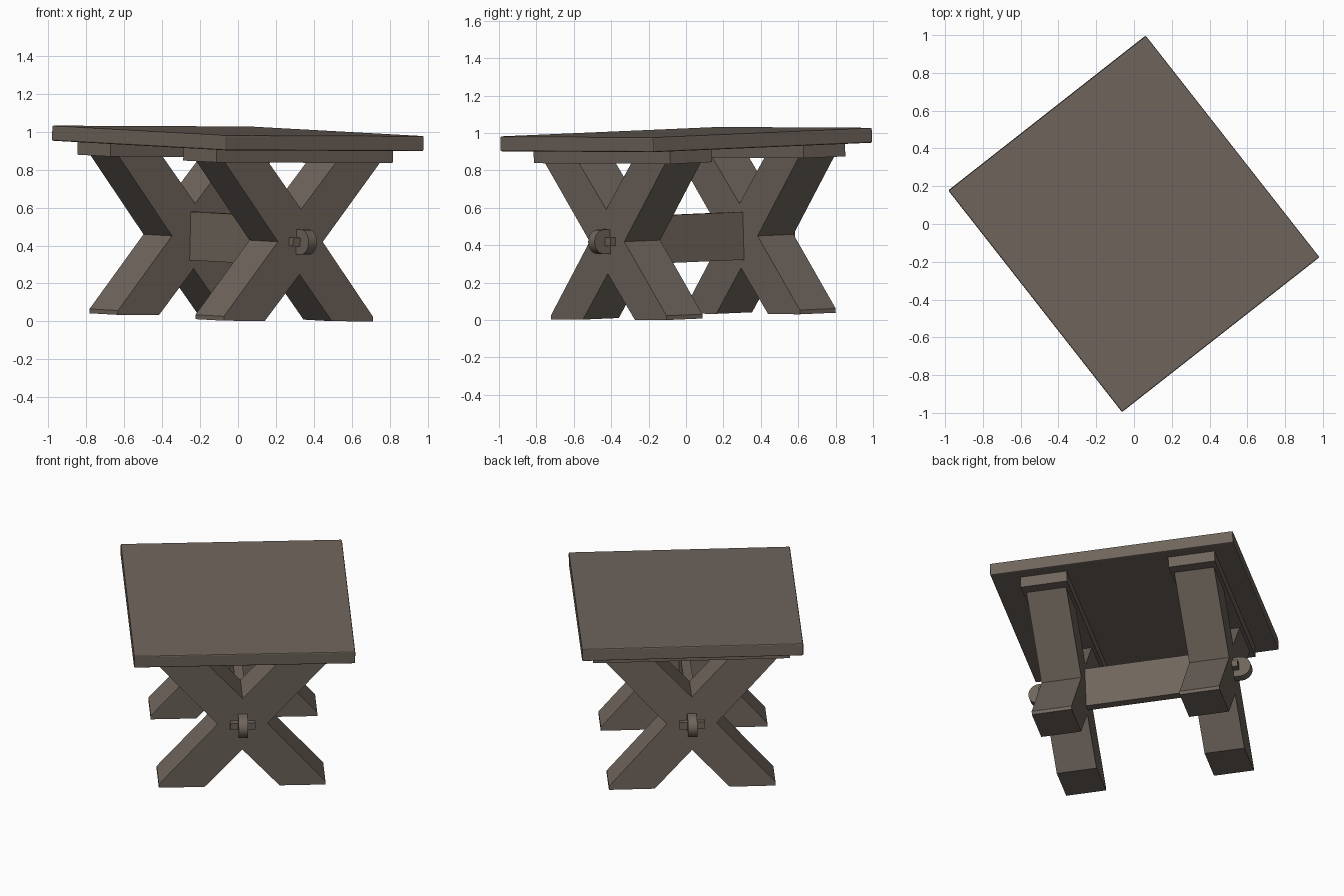
import bpy, bmesh, math
from mathutils import Matrix, Vector

cube = bpy.data.objects.get("Cube")
if cube:
    bpy.data.objects.remove(cube)

# Dark greyish wood
wood = bpy.data.materials.new("grey_brown_wood")
wood.use_nodes = True
COLOUR = (0.16, 0.13, 0.108, 1)
wood.diffuse_color = COLOUR
wood.node_tree.nodes["Principled BSDF"].inputs["Base Color"].default_value = COLOUR

# Table frame: origin at the middle of the top surface, turned and slightly tilted
FRAME = (Matrix.Translation((0, 0, 1.005))
         @ Matrix.Rotation(math.radians(38.1), 4, 'Z')
         @ Matrix.Rotation(math.radians(1.95), 4, 'X')
         @ Matrix.Rotation(math.radians(0.2), 4, 'Y'))

BASE_Y = 0.02          # middle of the trestle base
TRESTLE_Y = 0.453      # trestle distance from that middle
LEG_HALF = 0.122       # half the leg thickness
MID_Z = -0.567         # height where the legs cross
HALF_H = 0.418         # half the trestle height


def finish(name, bm, bevel=0.0):
    bmesh.ops.recalc_face_normals(bm, faces=bm.faces)
    mesh = bpy.data.meshes.new(name)
    bm.to_mesh(mesh)
    bm.free()
    mesh.materials.append(wood)
    obj = bpy.data.objects.new(name, mesh)
    bpy.context.collection.objects.link(obj)
    obj.matrix_world = FRAME
    if bevel:
        mod = obj.modifiers.new("soft_edges", 'BEVEL')
        mod.width = bevel
        mod.segments = 2
    return obj


def box(name, centre, size, bevel=0.0):
    bm = bmesh.new()
    bmesh.ops.create_cube(bm, size=1, matrix=Matrix.Translation(centre)
                          @ Matrix.Diagonal((*size, 1)))
    return finish(name, bm, bevel)


def prism(name, start, depth):
    """Extrude an outline of 3D points along a depth vector."""
    bm = bmesh.new()
    face = bm.faces.new([bm.verts.new(p) for p in start])
    new = bmesh.ops.extrude_face_region(bm, geom=[face])["geom"]
    bmesh.ops.translate(bm, vec=depth,
                        verts=[v for v in new if isinstance(v, bmesh.types.BMVert)])
    return finish(name, bm)


# Tabletop
box("tabletop", (0, 0, -0.04), (1.328, 1.49, 0.08), 0.007)

# Half outline of the crossed legs, from the upper notch to the lower notch
half = [(0, 0.172), (0.225, HALF_H), (0.52, HALF_H), (0.15, 0),
        (0.5, -0.395), (0.5, -HALF_H), (0.225, -HALF_H), (0, -0.172)]
outline = half + [(-x, z) for x, z in reversed(half[1:-1])]

# Trestles: crossed legs, cleat and locking peg at each end
for side, label in ((-1, "front"), (1, "back")):
    y = BASE_Y + side * TRESTLE_Y
    prism(label + "_crossed_legs",
          [(x, y - LEG_HALF, MID_Z + z) for x, z in outline],
          Vector((0, 2 * LEG_HALF, 0)))
    box(label + "_cleat", (0, y, -0.114), (1.182, 0.284, 0.07))
    box(label + "_locking_peg", (0, y + side * (LEG_HALF + 0.0175), MID_Z),
        (0.15, 0.035, 0.045))

# Stretcher board with rounded tenons passing through both trestles
RADIUS, THICK, SHOULDER = 0.066, 0.056, 0.128
reach = TRESTLE_Y + LEG_HALF + 0.04
end = [(TRESTLE_Y, -SHOULDER), (TRESTLE_Y, -RADIUS)]
for i in range(13):
    a = math.pi * (i / 12 - 0.5)
    end.append((reach + RADIUS * math.cos(a), RADIUS * math.sin(a)))
end += [(TRESTLE_Y, RADIUS), (TRESTLE_Y, SHOULDER)]
board = end + [(-y, -z) for y, z in end]
stretcher = prism("stretcher",
                  [(-THICK / 2, BASE_Y + y, MID_Z + z) for y, z in board],
                  Vector((THICK, 0, 0)))

# Smooth the rounded tenon ends, keeping corners sharp
bpy.ops.object.select_all(action='DESELECT')
stretcher.select_set(True)
bpy.context.view_layer.objects.active = stretcher
bpy.ops.object.shade_smooth_by_angle(angle=math.radians(30))
